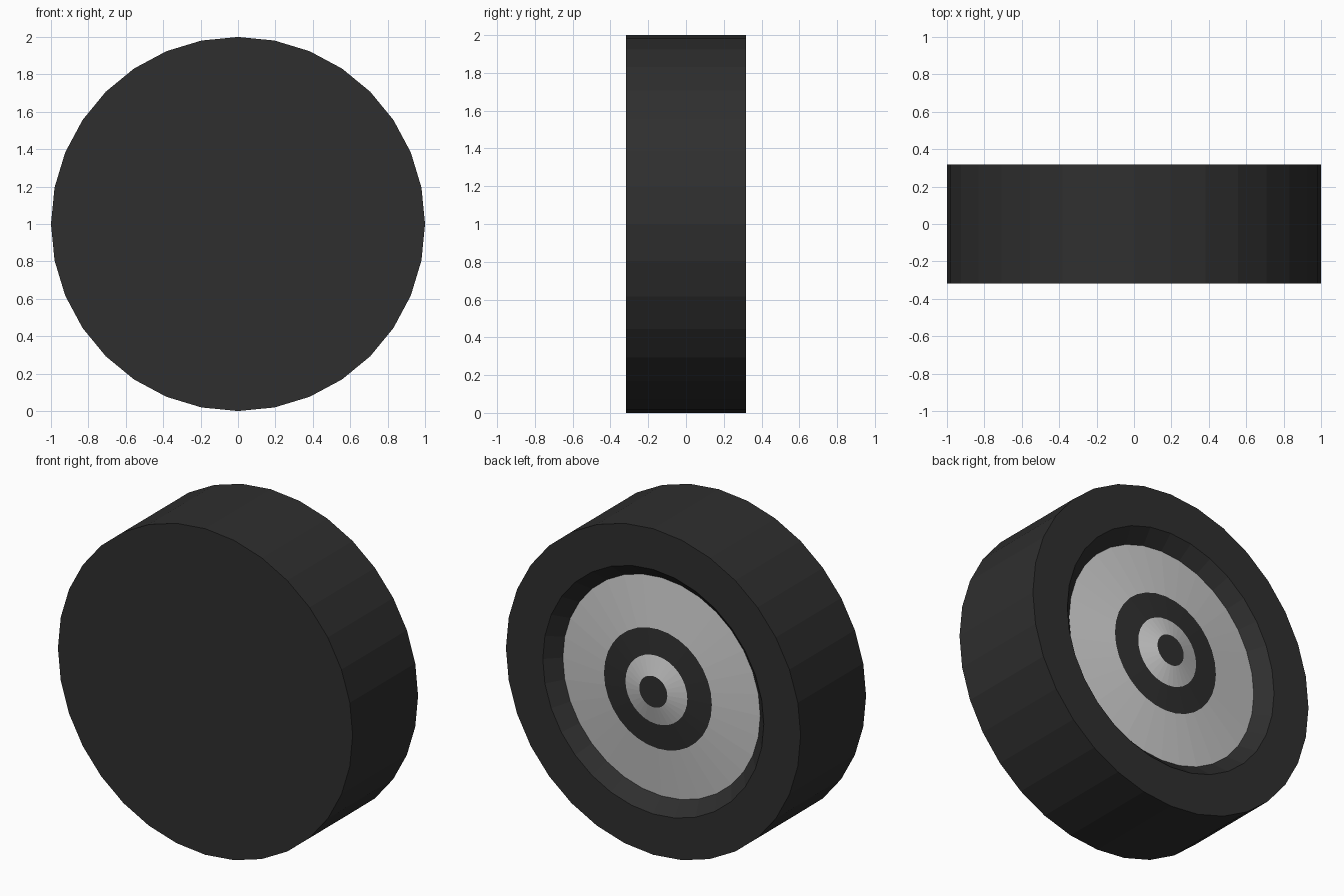
import bpy, bmesh, math
from mathutils import Vector

if "Cube" in bpy.data.objects:
    bpy.data.objects.remove(bpy.data.objects["Cube"])

SIDES = 32
HALF_W = 0.317


def material(name, color):
    m = bpy.data.materials.new(name)
    m.diffuse_color = color
    m.use_nodes = True
    m.node_tree.nodes["Principled BSDF"].inputs["Base Color"].default_value = m.diffuse_color
    return m


rubber = material("rubber", (0.028, 0.028, 0.028, 1))
metal = material("metal", (0.53, 0.54, 0.54, 1))


def lathe(name, profile, mat):
    """Revolve (radius, y) points about the wheel axle, from front to back.
    A radius of zero closes that end with a flat cap on its neighbour ring."""
    bm = bmesh.new()
    rings = []
    for r, y in profile:
        if r > 0:
            rings.append([bm.verts.new((r * math.cos(a), y, 1 + r * math.sin(a)))
                          for a in (2 * math.pi * i / SIDES for i in range(SIDES))])
    for a, b in zip(rings, rings[1:]):
        for i in range(SIDES):
            j = (i + 1) % SIDES
            bm.faces.new((a[i], b[i], b[j], a[j]))
    if profile[0][0] == 0:
        bm.faces.new(rings[0])
    if profile[-1][0] == 0:
        bm.faces.new(rings[-1][::-1])
    mesh = bpy.data.meshes.new(name)
    bm.to_mesh(mesh)
    bm.free()
    mesh.materials.append(mat)
    obj = bpy.data.objects.new(name, mesh)
    bpy.context.collection.objects.link(obj)
    return obj


# Tyre: flat closed front, tread, back sidewall and tapered recess
lathe("tyre", [(0, -HALF_W), (1, -HALF_W), (1, HALF_W), (0.75, HALF_W), (0.67, 0.237)], rubber)
# Shallow domed rim plate
lathe("rim_plate", [(0.67, 0.237), (0.366, 0.272)], metal)
# Dark ring between rim and hub
lathe("hub_ring", [(0.366, 0.272), (0.21, 0.287)], rubber)
# Bright conical hub
lathe("hub_cone", [(0.21, 0.287), (0.095, HALF_W)], metal)
# Dark axle cap
lathe("axle_cap", [(0.095, HALF_W), (0, HALF_W)], rubber)
